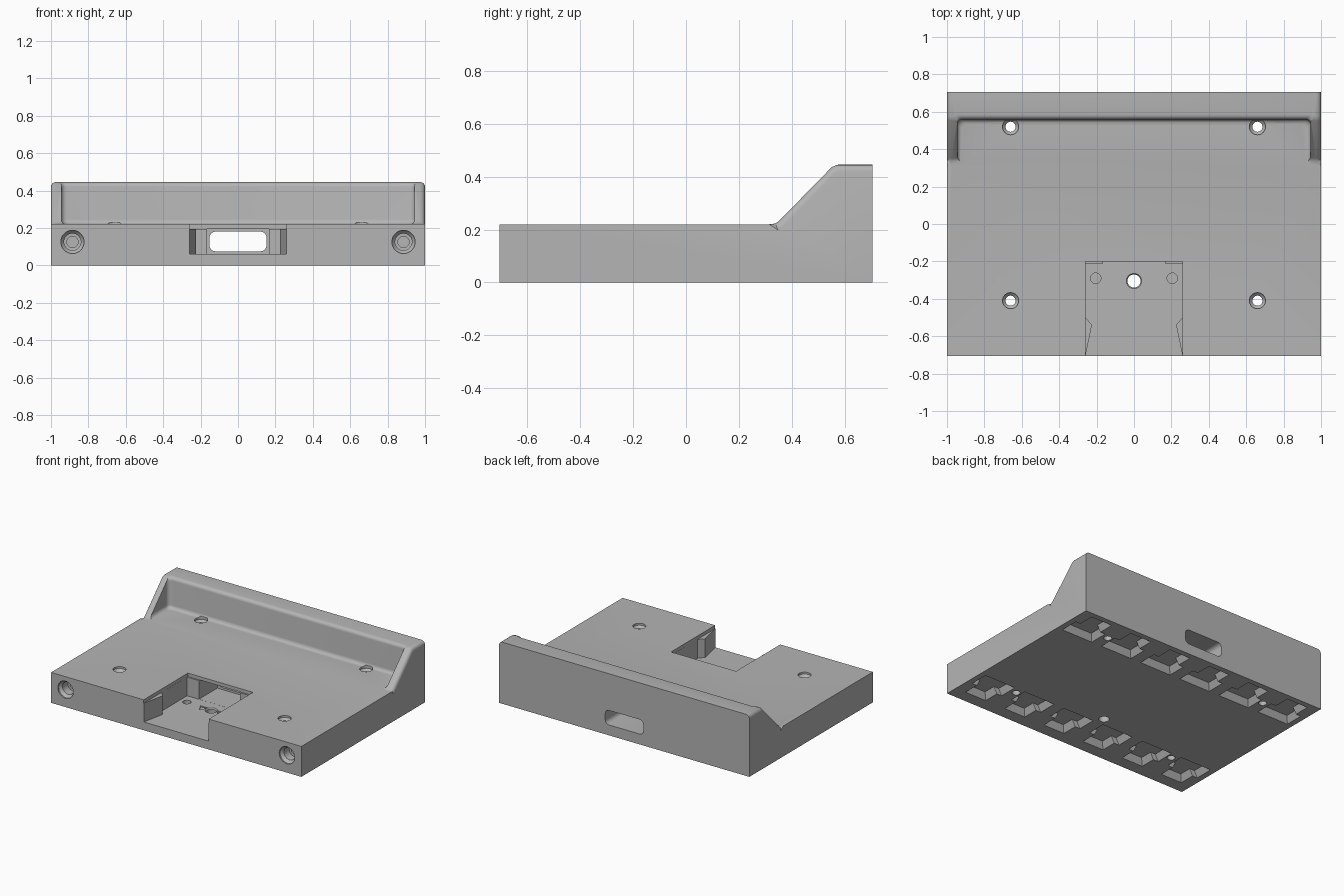
import bpy, bmesh
from math import sin, cos, pi, radians
from mathutils import Matrix, Vector

if "Cube" in bpy.data.objects:
    bpy.data.objects.remove(bpy.data.objects["Cube"])

grey = bpy.data.materials.new("matte grey")
grey.use_nodes = True
COLOUR = (0.46, 0.46, 0.46, 1)
grey.diffuse_color = COLOUR
grey.node_tree.nodes["Principled BSDF"].inputs["Base Color"].default_value = COLOUR


def loft(name, loops, matrix=Matrix()):
    """Closed solid through a stack of matching loops of 3D points."""
    bm = bmesh.new()
    rings = [[bm.verts.new(matrix @ Vector(p)) for p in loop] for loop in loops]
    n = len(rings[0])
    for a, b in zip(rings, rings[1:]):
        for i in range(n):
            j = (i + 1) % n
            bm.faces.new((a[i], a[j], b[j], b[i]))
    bm.faces.new(rings[0][::-1])
    bm.faces.new(rings[-1])
    bmesh.ops.recalc_face_normals(bm, faces=bm.faces)
    mesh = bpy.data.meshes.new(name)
    bm.to_mesh(mesh)
    bm.free()
    obj = bpy.data.objects.new(name, mesh)
    bpy.context.collection.objects.link(obj)
    return obj


def prism(name, outline, z0, z1, matrix=Matrix()):
    return loft(name, [[(x, y, z) for x, y in outline] for z in (z0, z1)], matrix)


def rect(x0, x1, y0, y1):
    return [(x0, y0), (x1, y0), (x1, y1), (x0, y1)]


def rounded(x0, x1, y0, y1, r, steps=5):
    pts = []
    corners = ((x1 - r, y1 - r), (x0 + r, y1 - r), (x0 + r, y0 + r), (x1 - r, y0 + r))
    for k, (cx, cy) in enumerate(corners):
        for s in range(steps + 1):
            t = (k + s / steps) * pi / 2
            pts.append((cx + r * cos(t), cy + r * sin(t)))
    return pts


def turned(name, profile, matrix, sides=32):
    turn = [2 * pi * i / sides for i in range(sides)]
    return loft(name, [[(r * cos(t), r * sin(t), z) for t in turn] for r, z in profile], matrix)


def cut(cutter):
    """Subtract a cutter from the body and remove it."""
    mod = body.modifiers.new("cut", "BOOLEAN")
    mod.operation = "DIFFERENCE"
    mod.solver = "EXACT"
    mod.object = cutter
    bpy.ops.object.modifier_apply(modifier=mod.name)
    bpy.data.objects.remove(cutter)


at = Matrix.Translation
DECK, TOP, FRONT, BACK = 0.22, 0.445, -0.705, 0.705

# Body: side profile stretched across the width
side = [(FRONT, 0), (BACK, 0), (BACK, TOP), (0.575, TOP), (0.552, 0.437),
        (0.35, 0.231), (0.338, 0.223), (0.315, DECK), (FRONT, DECK)]
body = loft("dock_body", [[(x, y, z) for y, z in side] for x in (-1, 1)])
bpy.context.view_layer.objects.active = body
body.select_set(True)

# Soft outer edges along the raised back and cheeks
bm = bmesh.new()
bm.from_mesh(body.data)
soft = [e for e in bm.edges
        if abs(e.verts[0].co.x - e.verts[1].co.x) < 0.01
        and all(v.co.y > 0.3 and v.co.z > 0.21 for v in e.verts)]
bmesh.ops.bevel(bm, geom=soft, offset=0.025, segments=4, profile=0.5,
                affect="EDGES", clamp_overlap=False)
bm.to_mesh(body.data)
bm.free()

# Hollow between the cheeks, with a filleted foot and a rolled top edge
R = 0.025
quarter = [radians(a) for a in (0, 22, 45, 68, 90)]
levels = [(R * (1 - sin(t)), DECK + 0.0005 + R * (1 - cos(t))) for t in quarter]
levels += [(-R * (1 - cos(t)), TOP - R + R * sin(t)) for t in quarter]
levels.append((-R, TOP + 0.1))
cut(loft("hollow", [[(x, y, z) for x, y in rounded(-0.945 + o, 0.945 - o, 0.1, 0.56 - o, 0.03)]
                    for o, z in levels]))

# Front pocket with a snap bump on each side
half = [(0.2595, -0.21), (0.2595, -0.5), (0.225, -0.54), (0.2595, FRONT), (0.2595, -0.8)]
cut(prism("pocket", half + [(-x, y) for x, y in reversed(half)], 0.06, 0.196))
cut(prism("pocket_mouth", rect(-0.26, 0.26, -0.8, -0.2), 0.195, 0.3))
cut(prism("plug_recess", rect(-0.165, 0.165, -0.3, 0.0), 0.0605, 0.1955))

# Cable tunnel running out through the back
to_back = Matrix.Rotation(radians(-90), 4, "X")
cut(prism("cable_tunnel", rounded(-0.152, 0.152, -0.18, -0.075, 0.03), -0.05, 0.8, to_back))

# Countersunk screw holes through the deck
for x in (-0.66, 0.66):
    for y in (0.52, -0.41):
        cut(turned("screw_hole", [(0.027, -0.1), (0.027, 0.19), (0.043, 0.206), (0.043, 0.23)],
                   at((x, y, 0))))

# Stepped bores in the front face
for x in (-0.885, 0.885):
    cut(turned("front_bore", [(0.062, -0.02), (0.062, 0.01), (0.045, 0.03),
                              (0.045, 0.09), (0.03, 0.091), (0.03, 0.25)],
               at((x, FRONT, 0.125)) @ to_back))

# Pocket floor: centre hole, two blind holes and two engraved triangles
cut(turned("centre_hole", [(0.035, -0.05), (0.035, 0.052), (0.041, 0.06), (0.041, 0.08)],
           at((0, -0.305, 0))))
for s in (-1, 1):
    cut(turned("blind_hole", [(0.028, 0.03), (0.028, 0.1)], at((s * 0.205, -0.29, 0))))
    cut(prism("arrow", [(-0.03, 0.02), (0.03, 0.02), (0, -0.035)], 0.052, 0.08,
              at((s * 0.07, -0.305, 0))))


# Two rows of stepped, sloped mounting slots under the base
def slot_outline(grow, s):
    wide, neck = 0.1 + grow, 0.06 + grow
    shape = [(-wide, -0.1 - grow), (wide, -0.1 - grow), (wide, 0.01), (neck, 0.01),
             (neck, 0.1 + grow), (-neck, 0.1 + grow), (-neck, 0.01), (-wide, 0.01)]
    return [(x, y * s) for x, y in shape]


for s, row in ((1, 0.54), (-1, -0.49)):
    for i in range(6):
        cut(loft("slot", [[(x, y, z) for x, y in slot_outline(g, s)]
                          for g, z in ((0.03, -0.01), (0.025, 0), (0, 0.045))],
                 at(((i - 2.5) / 3, row, 0))))

body.data.materials.clear()
body.data.materials.append(grey)
bpy.ops.object.shade_smooth_by_angle(angle=radians(30))
